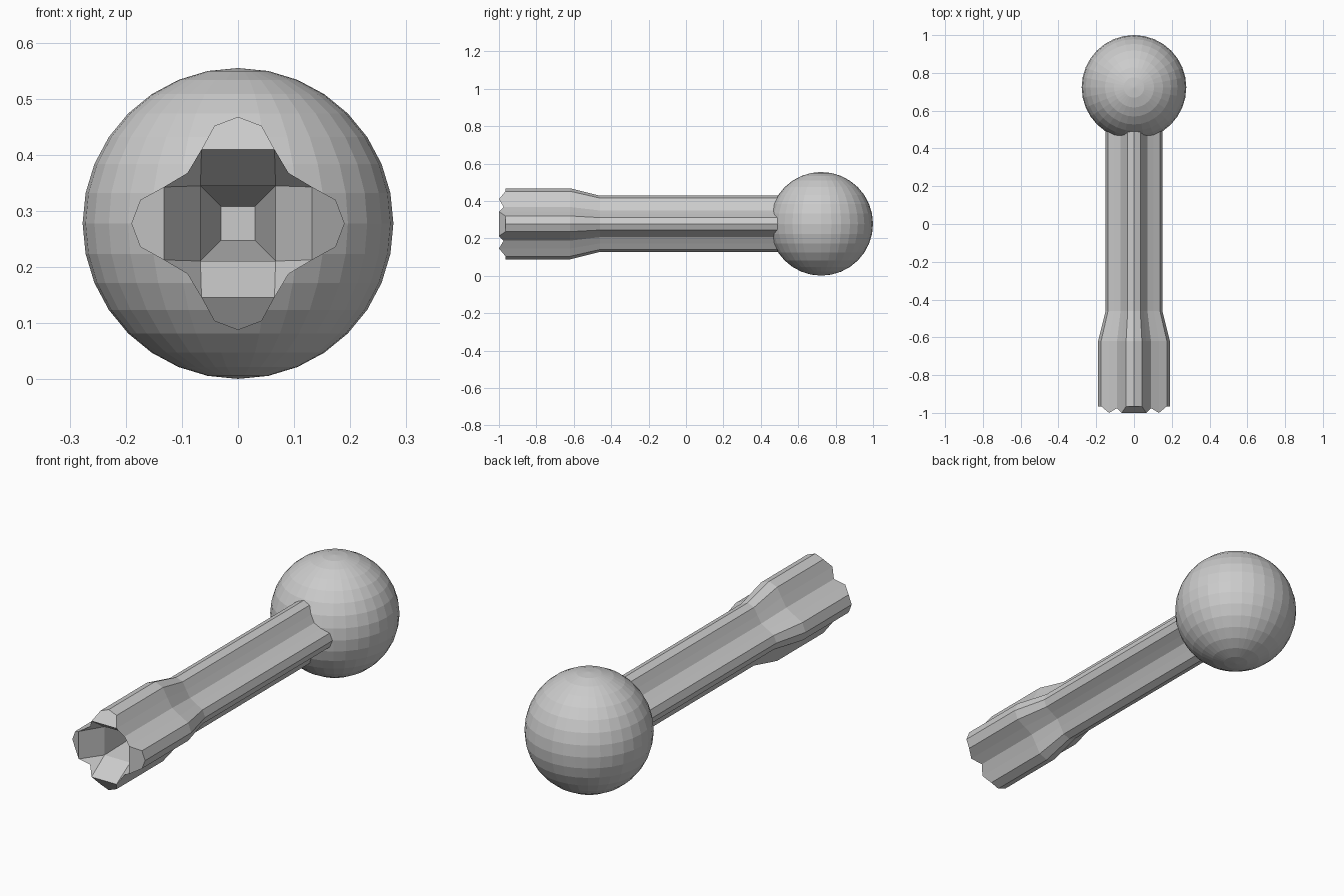
import bpy, bmesh

if "Cube" in bpy.data.objects:
    bpy.data.objects.remove(bpy.data.objects["Cube"])

CZ = 0.278   # height of the centre axis
R = 0.277    # ball radius

# Ball head
bpy.ops.mesh.primitive_uv_sphere_add(segments=32, ring_count=16, radius=R,
                                     location=(0, 1 - R, CZ))
bpy.context.object.name = "ball_head"

# One quarter of the four-lobed section: (x, z, y at the front end)
QUARTER = [(0.190, 0.000, -0.965), (0.174, 0.042, -0.965), (0.132, 0.065, -1.0),
           (0.090, 0.090, -0.975), (0.065, 0.132, -1.0), (0.042, 0.174, -0.965)]


def turn(x, z, k):
    for _ in range(k):
        x, z = -z, x
    return x, z


bm = bmesh.new()


def lobed_ring(scale, y=None):
    ring = []
    for k in range(4):
        for px, pz, py in QUARTER:
            x, z = turn(px * scale, pz * scale, k)
            ring.append(bm.verts.new((x, py if y is None else y, z + CZ)))
    return ring


def square_ring(half, y):
    pts = [turn(half, half, k) for k in range(4)]
    return [bm.verts.new((x, y, z + CZ)) for x, z in pts]


def bridge(a, b):
    n = len(a)
    for i in range(n):
        j = (i + 1) % n
        bm.faces.new((a[i], a[j], b[j], b[i]))


# Outer fluted wall, wide grip then narrower shaft
rings = [lobed_ring(1), lobed_ring(1, -0.62), lobed_ring(0.79, -0.46), lobed_ring(0.79, 0.6)]
for a, b in zip(rings, rings[1:]):
    bridge(a, b)
bm.faces.new(rings[-1])

# Notched front lip and tapered socket
f = rings[0]
mouth = square_ring(0.067, -0.9)
floor = square_ring(0.03, -0.6)
for k in range(4):
    i = 6 * k
    bm.faces.new([f[(i + d) % 24] for d in (-2, -1, 0, 1, 2)])
    bm.faces.new((f[i - 2], f[i + 2], mouth[k], mouth[k - 1]))
    bm.faces.new((f[i + 2], f[i + 3], f[i + 4], mouth[k]))
bridge(mouth, floor)
bm.faces.new(floor)

bmesh.ops.recalc_face_normals(bm, faces=bm.faces)
mesh = bpy.data.meshes.new("fluted_shaft")
bm.to_mesh(mesh)
bm.free()
bpy.context.collection.objects.link(bpy.data.objects.new("fluted_shaft", mesh))
